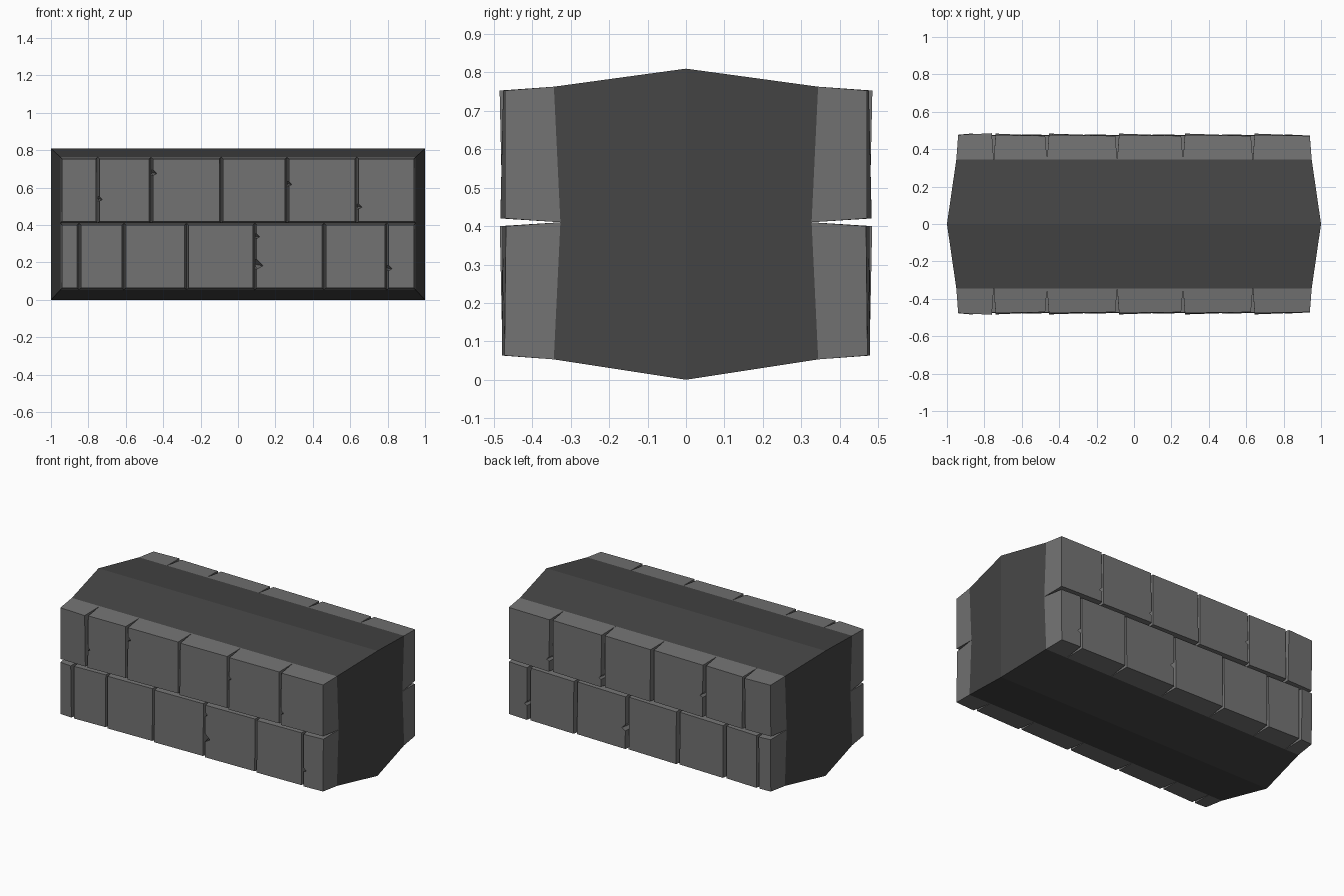
import bpy
import bmesh

if "Cube" in bpy.data.objects:
    bpy.data.objects.remove(bpy.data.objects["Cube"])


def material(name, value):
    m = bpy.data.materials.new(name)
    m.diffuse_color = (value, value, value, 1)
    m.use_nodes = True
    m.node_tree.nodes["Principled BSDF"].inputs["Base Color"].default_value = m.diffuse_color
    return m


STONE = material("grey_stone", 0.17)
MORTAR = material("dark_stone", 0.06)


def loft(name, loops, mat, cap_last=False):
    """Skin a series of equal-length closed loops, optionally capping the last."""
    bm = bmesh.new()
    rings = [[bm.verts.new(p) for p in loop] for loop in loops]
    n = len(loops[0])
    for a, b in zip(rings, rings[1:]):
        for i in range(n):
            j = (i + 1) % n
            bm.faces.new((a[i], a[j], b[j], b[i]))
    if cap_last:
        bm.faces.new(rings[-1])
    bmesh.ops.recalc_face_normals(bm, faces=bm.faces[:])
    mesh = bpy.data.meshes.new(name)
    bm.to_mesh(mesh)
    bm.free()
    mesh.materials.append(mat)
    ob = bpy.data.objects.new(name, mesh)
    bpy.context.collection.objects.link(ob)
    return ob


X0, Z0, ZM, Z1 = 0.95, 0.053, 0.41, 0.763


def base_y(z):
    """Depth of the brick roots: pinched inward at the middle course line."""
    t = abs(z - ZM) / (Z1 - ZM)
    return 0.327 + 0.017 * t


# Core: widest at y = 0, narrowing towards both brick faces
def core_loop(y, x, zs):
    pts = [(-x, zs[0]), (x, zs[0]), (x, zs[1]), (x, zs[2]), (-x, zs[2]), (-x, zs[1])]
    return [(px, y * (base_y(pz) if y else 0), pz) for px, pz in pts]


inner = (Z0, ZM, Z1)
loft("wall_core", [core_loop(-1, X0, inner), core_loop(0, 1.0, (0, ZM, 0.81)),
                   core_loop(1, X0, inner)], MORTAR)


# Bricks: tapered blocks with V-shaped joints and chipped left edges
def brick(name, side, xl, xr, zb, zt, depth, chips):
    g = 0.01
    lb, lt, rb, rt = depth
    root = [(xl, zb), (xr, zb), (xr, zt), (xl, zt)]
    face = [(xl + g, zb + g), (xr - g, zb + g), (xr - g, zt - g), (xl + g, zt - g)]
    for z, s in sorted(chips, reverse=True):
        root += [(xl, z + s), (xl, z), (xl, z - s)]
        face += [(xl + g, z + s), (xl + g + 1.3 * s, z - 0.3 * s), (xl + g, z - s)]

    def front_y(x, z):
        u, v = (x - xl) / (xr - xl), (z - zb) / (zt - zb)
        return (1 - u) * ((1 - v) * lb + v * lt) + u * ((1 - v) * rb + v * rt)

    loft(name, [[(x, side * base_y(z), z) for x, z in root],
                [(x, side * front_y(x, z), z) for x, z in face]], STONE, True)


COURSES = {
    "lower": (Z0, ZM, [-X0, -0.85, -0.61, -0.275, 0.09, 0.46, 0.795, X0]),
    "upper": (ZM, Z1, [-X0, -0.75, -0.465, -0.09, 0.262, 0.635, X0]),
}
# Chips per brick: (height, size)
CHIPS = {
    ("front", "upper", 1): [(0.54, 0.012)], ("front", "upper", 2): [(0.68, 0.016)],
    ("front", "upper", 4): [(0.62, 0.012)], ("front", "upper", 5): [(0.5, 0.014)],
    ("front", "lower", 4): [(0.19, 0.026), (0.34, 0.012)],
    ("front", "lower", 6): [(0.17, 0.014)],
    ("back", "upper", 5): [(0.5, 0.014)], ("back", "upper", 4): [(0.48, 0.012)],
    ("back", "upper", 2): [(0.56, 0.014)], ("back", "lower", 4): [(0.2, 0.02)],
    ("back", "lower", 6): [(0.17, 0.014)],
}

for side_name, side in (("front", -1), ("back", 1)):
    for row, (zb, zt, xs) in COURSES.items():
        for i, (xl, xr) in enumerate(zip(xs, xs[1:])):
            if i == 0:
                depth = (0.474, 0.476, 0.478, 0.486)
            elif row == "upper":
                depth = (0.484, 0.476, 0.471, 0.471)
            else:
                depth = (0.480, 0.478, 0.472, 0.468)
            brick(f"{side_name}_{row}_brick_{i + 1}", side, xl, xr, zb, zt, depth,
                  CHIPS.get((side_name, row, i), []))
